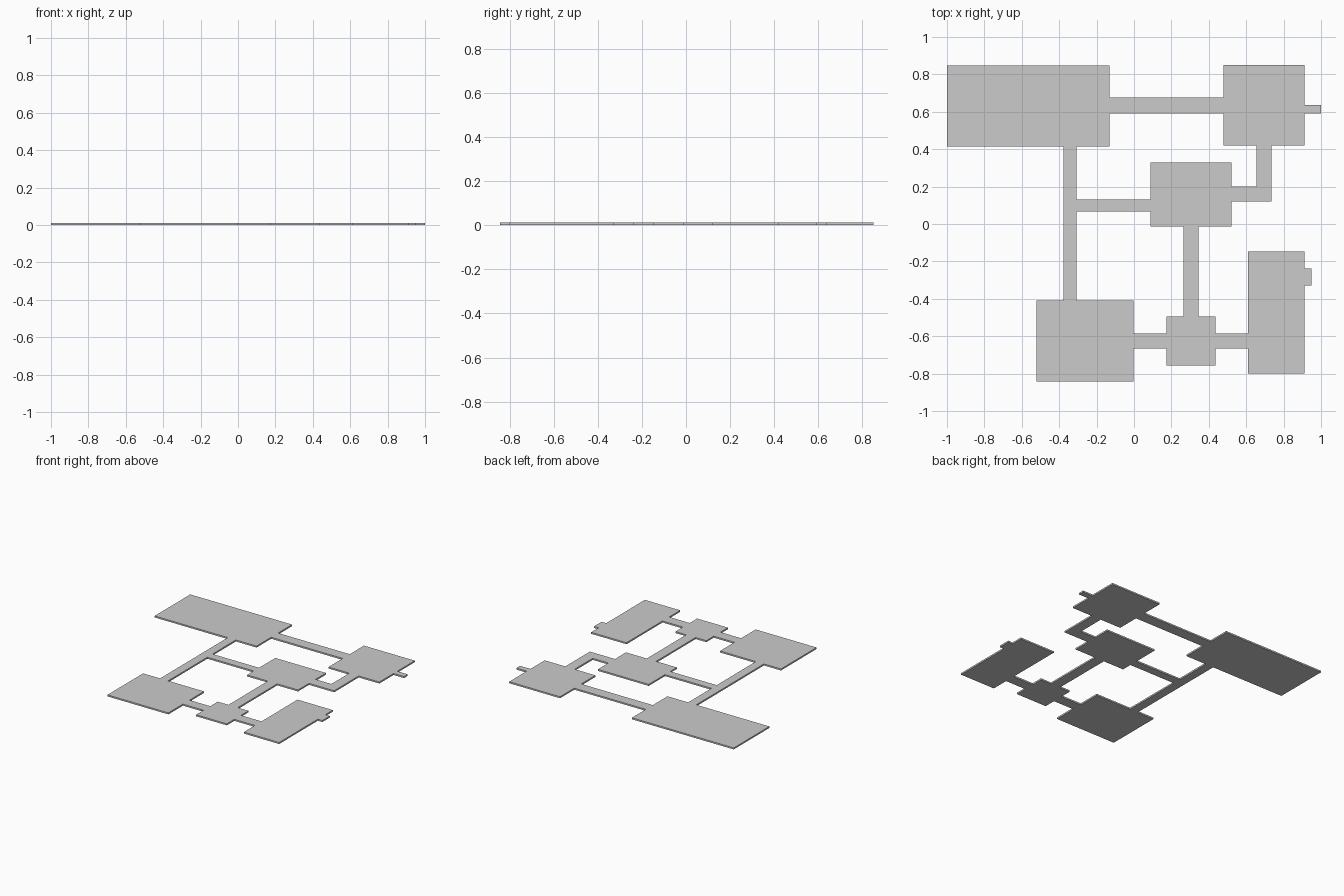
import bpy, bmesh

if "Cube" in bpy.data.objects:
    bpy.data.objects.remove(bpy.data.objects["Cube"])

THICKNESS = 0.012

# Footprints as (x0, x1, y0, y1)
rooms = {
    "north_west": (-1.0, -0.132, 0.414, 0.847),
    "north_east": (0.478, 0.911, 0.419, 0.85),
    "centre": (0.088, 0.521, -0.014, 0.328),
    "south_west": (-0.522, -0.003, -0.843, -0.41),
    "south_small": (0.173, 0.435, -0.757, -0.494),
    "south_east": (0.61, 0.911, -0.80, -0.147),
}
corridors = {
    "north": (-0.132, 0.478, 0.592, 0.677),
    "west": (-0.377, -0.308, -0.41, 0.414),
    "west_to_centre": (-0.308, 0.088, 0.066, 0.13),
    "centre_east": (0.521, 0.735, 0.12, 0.2),
    "centre_east_turn": (0.655, 0.735, 0.12, 0.419),
    "centre_south": (0.264, 0.344, -0.494, -0.014),
    "south_west_link": (-0.003, 0.173, -0.666, -0.585),
    "south_east_link": (0.435, 0.61, -0.666, -0.585),
    "north_exit": (0.911, 1.0, 0.592, 0.637),
    "south_exit": (0.911, 0.95, -0.33, -0.238),
}
rects = list(rooms.values()) + list(corridors.values())

# Merge the footprints on their shared edge lines, so no walls remain inside
xs = sorted({v for r in rects for v in r[:2]})
ys = sorted({v for r in rects for v in r[2:]})


def covered(x, y):
    return any(a < x < b and c < y < d for a, b, c, d in rects)


bm = bmesh.new()
grid = {}


def vert(i, j):
    if (i, j) not in grid:
        grid[i, j] = bm.verts.new((xs[i], ys[j], 0))
    return grid[i, j]


for i in range(len(xs) - 1):
    for j in range(len(ys) - 1):
        if covered((xs[i] + xs[i + 1]) / 2, (ys[j] + ys[j + 1]) / 2):
            bm.faces.new((vert(i, j), vert(i + 1, j),
                          vert(i + 1, j + 1), vert(i, j + 1)))

# Thicken into a closed slab
ext = bmesh.ops.extrude_face_region(bm, geom=bm.faces[:], use_keep_orig=True)
top = [g for g in ext["geom"] if isinstance(g, bmesh.types.BMVert)]
bmesh.ops.translate(bm, verts=top, vec=(0, 0, THICKNESS))
bmesh.ops.recalc_face_normals(bm, faces=bm.faces[:])

mesh = bpy.data.meshes.new("floor_slab")
bm.to_mesh(mesh)
bm.free()
slab = bpy.data.objects.new("floor_slab", mesh)
bpy.context.collection.objects.link(slab)
